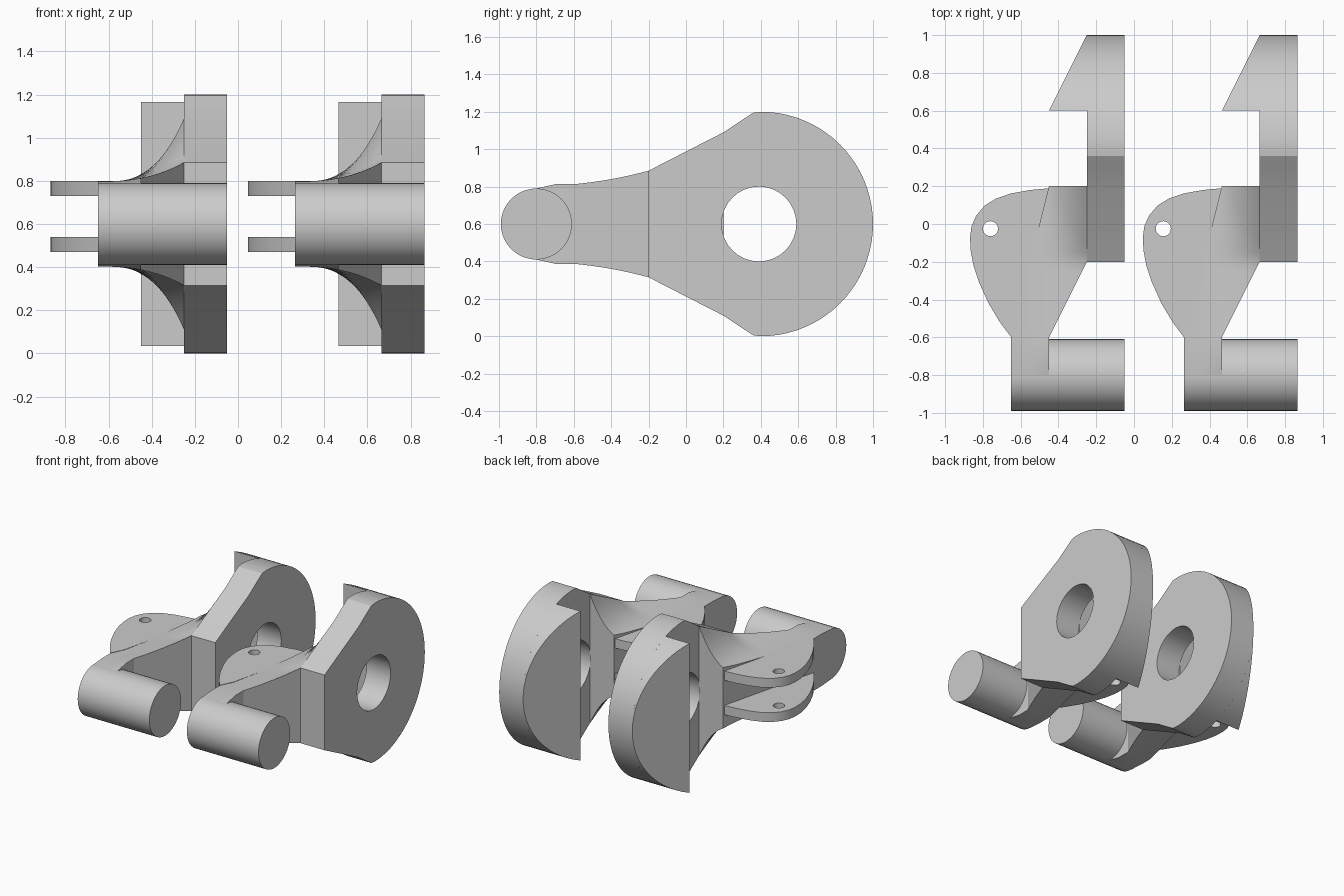
import bpy, bmesh, math

if "Cube" in bpy.data.objects:
    bpy.data.objects.remove(bpy.data.objects["Cube"])

grey = bpy.data.materials.new("plain grey")
grey.diffuse_color = (0.6, 0.6, 0.6, 1)
grey.use_nodes = True
grey.node_tree.nodes["Principled BSDF"].inputs["Base Color"].default_value = grey.diffuse_color
MID = 0.6          # height of the symmetry plane
STEP = 0.915       # distance between the two brackets


def finish(bm, name):
    bmesh.ops.recalc_face_normals(bm, faces=bm.faces)
    me = bpy.data.meshes.new(name)
    bm.to_mesh(me)
    bm.free()
    me.materials.append(grey)
    ob = bpy.data.objects.new(name, me)
    bpy.context.collection.objects.link(ob)
    bpy.ops.object.select_all(action='DESELECT')
    ob.select_set(True)
    bpy.context.view_layer.objects.active = ob
    bpy.ops.object.shade_smooth_by_angle(angle=math.radians(25))
    # second bracket shares the mesh
    twin = ob.copy()
    twin.name = name + "_right"
    twin.location.x = STEP
    bpy.context.collection.objects.link(twin)
    return ob


def circle(cx, cy, r, n, a0=0.0, a1=2 * math.pi, closed=False):
    k = n if not closed else n - 1
    return [(cx + r * math.cos(a0 + (a1 - a0) * i / k),
             cy + r * math.sin(a0 + (a1 - a0) * i / k)) for i in range(n)]


def prism(name, loops, axis, lo, hi):
    """Fill 2D loops (outline, then holes) and extrude along x or z."""
    bm = bmesh.new()
    edges = []
    for pts in loops:
        vs = [bm.verts.new((lo, a, b) if axis == 'x' else (a, b, lo)) for a, b in pts]
        edges += [bm.edges.new((vs[i - 1], vs[i])) for i in range(len(vs))]
    bmesh.ops.triangle_fill(bm, edges=edges, use_beauty=True,
                            normal=(1, 0, 0) if axis == 'x' else (0, 0, 1))
    res = bmesh.ops.extrude_face_region(bm, geom=bm.faces[:], use_keep_orig=True)
    d = hi - lo
    bmesh.ops.translate(bm, verts=[v for v in res['geom'] if isinstance(v, bmesh.types.BMVert)],
                        vec=(d, 0, 0) if axis == 'x' else (0, 0, d))
    return finish(bm, name)


# round plate with bore, narrowing to the arm
upper = [(0.36, 1.195), (0.29, 1.15), (0.2, 1.09), (-0.2, 0.885)]
outline = circle(0.4, MID, 0.6, 41, -math.pi / 2, math.pi / 2, True) + upper
outline += [(y, 2 * MID - z) for y, z in reversed(upper)]
prism("plate", [outline, circle(0.39, MID, 0.2, 32)], 'x', -0.25, -0.05)

# wedge behind the plate: a disc segment with a slanted face
bm = bmesh.new()
a = math.acos(0.2 / 0.6)
arc = circle(0.4, MID, 0.6, 31, -a, a, True)
inner = [bm.verts.new((-0.25, y, z)) for y, z in arc]
outer = [bm.verts.new((-0.45 + 0.2 * (y - 0.6) / 0.4, y, z)) for y, z in arc]
bm.faces.new(inner)
bm.faces.new(outer)
for i in range(len(arc)):
    bm.faces.new((inner[i - 1], inner[i], outer[i], outer[i - 1]))
bmesh.ops.remove_doubles(bm, verts=bm.verts, dist=1e-4)
finish(bm, "wedge")

# pivot pin
prism("pin", [circle(-0.8, MID, 0.19, 40)], 'x', -0.65, -0.05)


# flared arm: height grows toward the plate
def half_height(x, y):
    t = min(max((x + 0.65) / 0.4, 0), 1)
    k = min(max((y + 0.2) / 0.4, 0), 1)
    return 0.197 + (0.088 + 0.205 * k) * t ** (2.5 + 0.6 * k)


bm = bmesh.new()
ROWS = [-0.8, -0.7] + [-0.6 + 0.05 * i for i in range(17)]
COLS = 12
top, bottom = [], []
for y in ROWS:
    s = max(y + 0.6, 0)
    left, right = -0.65 + 0.25 * s, min(-0.45 + 0.5 * s, -0.25)
    xs = [left + (right - left) * i / COLS for i in range(COLS + 1)]
    hs = [half_height(x, y) if y > -0.75 else 0.19 for x in xs]
    top.append([bm.verts.new((x, y, MID + h)) for x, h in zip(xs, hs)])
    bottom.append([bm.verts.new((x, y, MID - h)) for x, h in zip(xs, hs)])
for r in range(len(ROWS) - 1):
    for grid in (top, bottom):
        for c in range(COLS):
            bm.faces.new((grid[r][c], grid[r][c + 1], grid[r + 1][c + 1], grid[r + 1][c]))
    for c in (0, COLS):
        bm.faces.new((top[r][c], top[r + 1][c], bottom[r + 1][c], bottom[r][c]))
for r in (0, -1):
    for c in range(COLS):
        bm.faces.new((top[r][c], top[r][c + 1], bottom[r][c + 1], bottom[r][c]))
finish(bm, "arm")

# two fork lugs with a small hole each
lug = [(-0.44, 0.19), (-0.55, 0.18), (-0.65, 0.162), (-0.73, 0.135), (-0.79, 0.098),
       (-0.835, 0.045), (-0.86, -0.01), (-0.868, -0.07), (-0.865, -0.14), (-0.85, -0.22),
       (-0.82, -0.31), (-0.77, -0.42), (-0.71, -0.52), (-0.65, -0.6), (-0.6, -0.5)]
for name, z in (("upper_lug", 0.73), ("lower_lug", 0.47)):
    prism(name, [lug, circle(-0.76, -0.025, 0.04, 20)], 'z', z, z + 0.07)
